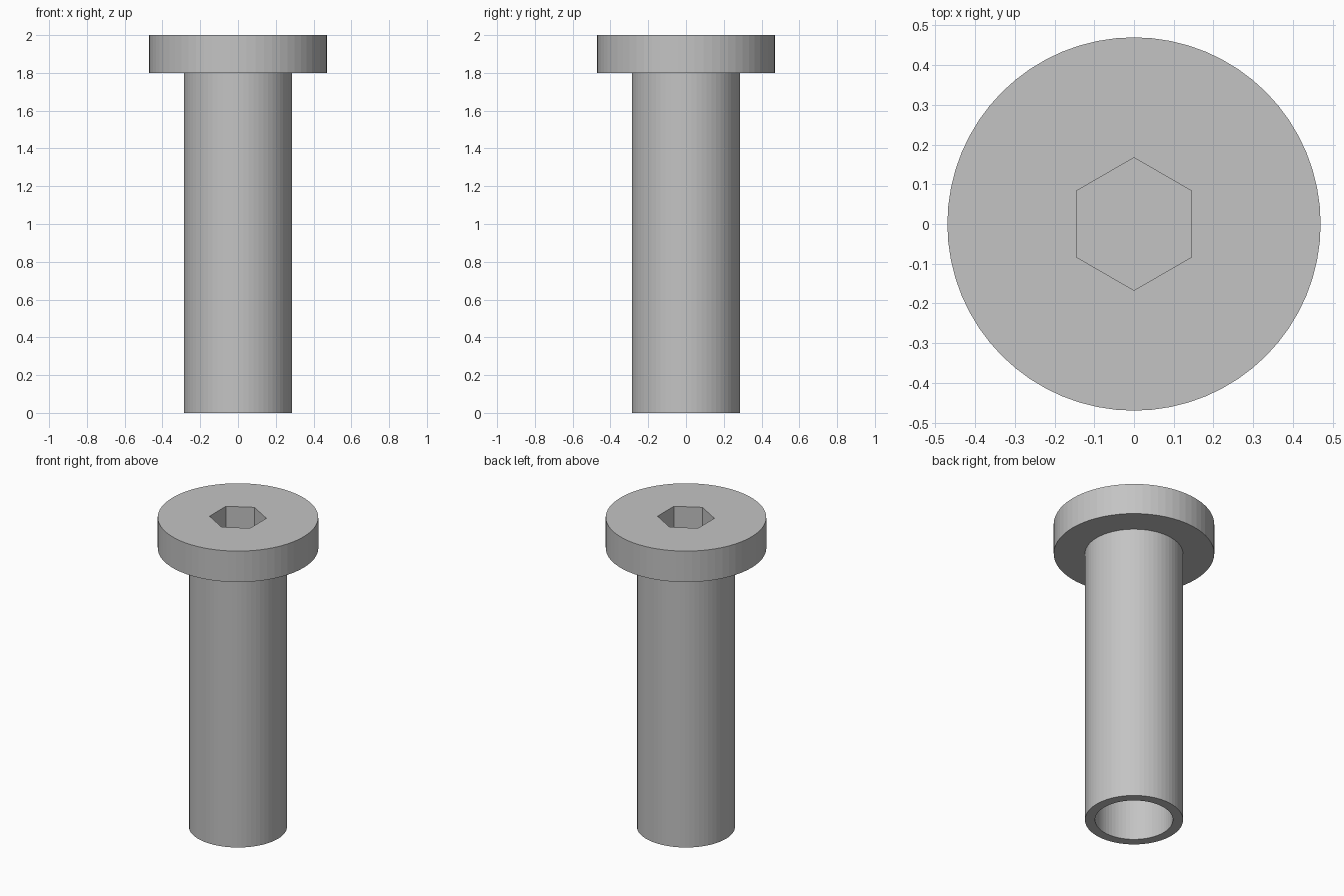
import bpy
import bmesh
import math

SIDES = 64
HEIGHT = 2.0
HEAD_RADIUS, HEAD_BASE = 0.47, 1.8
SHANK_RADIUS = 0.287
BORE_RADIUS, BORE_TOP = 0.228, 1.5
SOCKET_RADIUS, SOCKET_DEPTH = 0.167, 0.25

cube = bpy.data.objects.get("Cube")
if cube:
    bpy.data.objects.remove(cube, do_unlink=True)

steel = bpy.data.materials.new("grey steel")
steel.use_nodes = True
colour = (0.55, 0.55, 0.55, 1.0)
steel.diffuse_color = colour
steel.node_tree.nodes["Principled BSDF"].inputs["Base Color"].default_value = colour


def lathe(name, profile, sides, start=0.0):
    """Stack rings of (radius, z) into a closed solid with flat end caps."""
    bm = bmesh.new()
    rings = []
    for radius, z in profile:
        angles = [start + math.tau * i / sides for i in range(sides)]
        rings.append([bm.verts.new((radius * math.cos(a), radius * math.sin(a), z))
                      for a in angles])
    for lower, upper in zip(rings, rings[1:]):
        for i in range(sides):
            j = (i + 1) % sides
            bm.faces.new((lower[i], lower[j], upper[j], upper[i]))
    bm.faces.new(rings[0])
    bm.faces.new(rings[-1])
    bmesh.ops.recalc_face_normals(bm, faces=bm.faces)
    mesh = bpy.data.meshes.new(name)
    bm.to_mesh(mesh)
    bm.free()
    mesh.materials.append(steel)
    obj = bpy.data.objects.new(name, mesh)
    bpy.context.collection.objects.link(obj)
    return obj


# Hollow shank and flat head: blind bore, end rim, outer wall, head
sleeve = lathe("sleeve_bolt", [
    (BORE_RADIUS, BORE_TOP),
    (BORE_RADIUS, 0),
    (SHANK_RADIUS, 0),
    (SHANK_RADIUS, HEAD_BASE),
    (HEAD_RADIUS, HEAD_BASE),
    (HEAD_RADIUS, HEIGHT),
], SIDES)

# Hexagonal key socket, with corners toward front and back
socket = lathe("hex_socket_cutter", [
    (SOCKET_RADIUS, HEIGHT - SOCKET_DEPTH),
    (SOCKET_RADIUS, HEIGHT + 0.1),
], 6, math.pi / 2)
socket.hide_render = True

cut = sleeve.modifiers.new("hex socket", "BOOLEAN")
cut.operation = "DIFFERENCE"
cut.solver = "EXACT"
cut.object = socket
bpy.context.view_layer.objects.active = sleeve
sleeve.select_set(True)
bpy.ops.object.modifier_apply(modifier=cut.name)
bpy.data.objects.remove(socket, do_unlink=True)
